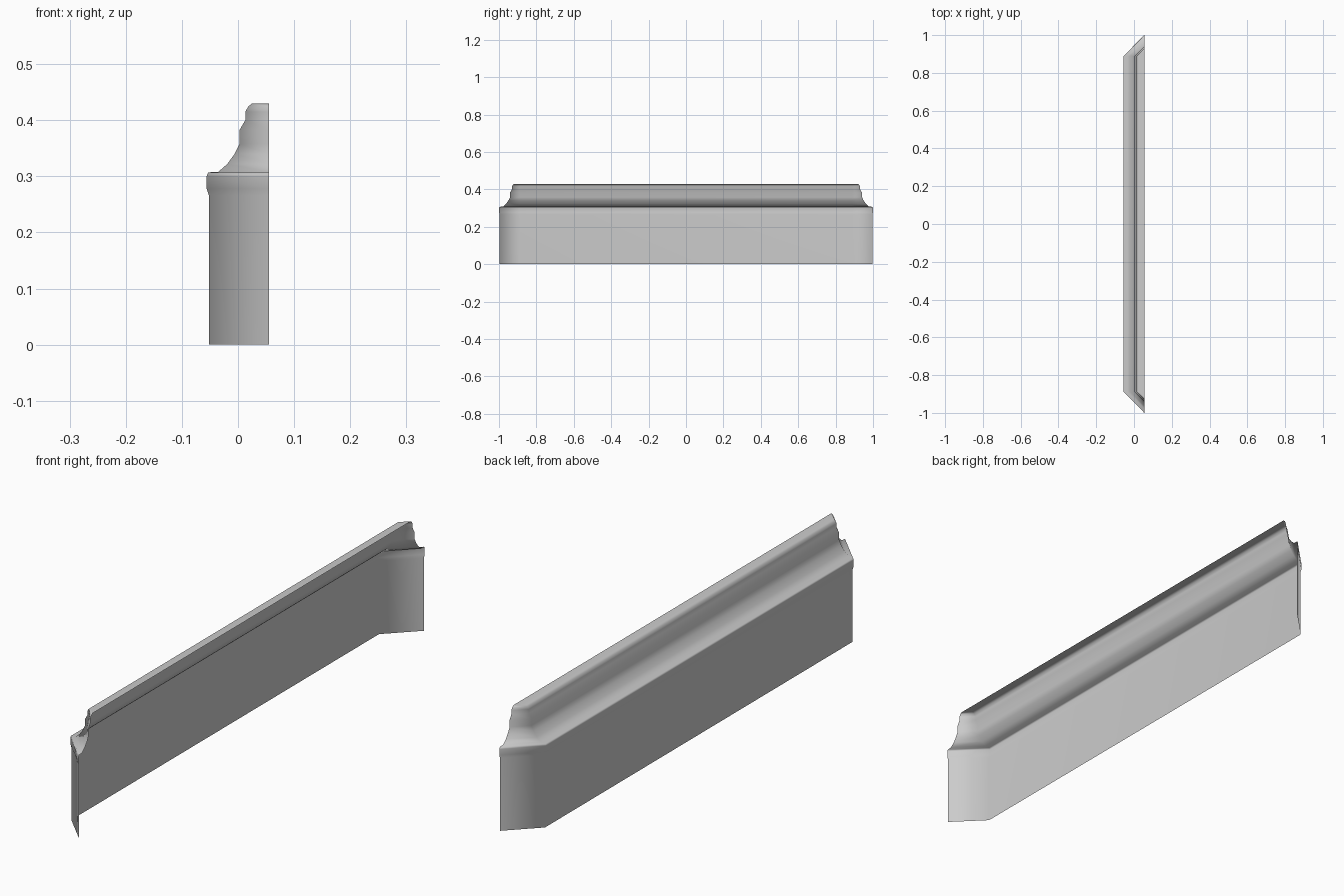
import bpy, bmesh

cube = bpy.data.objects.get("Cube")
if cube:
    bpy.data.objects.remove(cube, do_unlink=True)

CORNER_Y = 0.889   # where the straight run meets the angled returns
BACK_X = 0.055     # plane where the returns stop

# Moulding cross-section (x, z): flat board, rounded lip, cove, stepped crown
profile = [
    (-0.052, 0), (-0.052, 0.266), (-0.056, 0.278), (-0.056, 0.3),
    (-0.053, 0.307), (-0.035, 0.308), (-0.019, 0.322), (-0.006, 0.34),
    (0.003, 0.358), (0.003, 0.383), (0.013, 0.4), (0.013, 0.415),
    (0.018, 0.424), (0.025, 0.43),
]

# Neutral grey paint
grey = bpy.data.materials.new("grey_paint")
grey.use_nodes = True
colour = (0.6, 0.6, 0.6, 1)
grey.diffuse_color = colour
bsdf = next(n for n in grey.node_tree.nodes if n.type == 'BSDF_PRINCIPLED')
bsdf.inputs["Base Color"].default_value = colour

# Sweep the profile along the run and its two 45 degree returns
bm = bmesh.new()
rows = []
for x, z in profile:
    end_y = CORNER_Y + BACK_X - x
    path = [(BACK_X, -end_y), (x, -CORNER_Y), (x, CORNER_Y), (BACK_X, end_y)]
    rows.append([bm.verts.new((px, py, z)) for px, py in path])
for low, high in zip(rows, rows[1:]):
    for i in range(3):
        bm.faces.new((low[i], high[i], high[i + 1], low[i + 1]))

# Flat top cap; the back and bottom stay open
bm.faces.new(rows[-1][::-1])

mesh = bpy.data.meshes.new("baseboard_moulding")
bm.to_mesh(mesh)
bm.free()
mesh.materials.append(grey)
mesh.shade_smooth()
board = bpy.data.objects.new("baseboard_moulding", mesh)
bpy.context.collection.objects.link(board)

# Keep the large board face flat while the corners shade softly
board.modifiers.new("weighted_normals", 'WEIGHTED_NORMAL')
